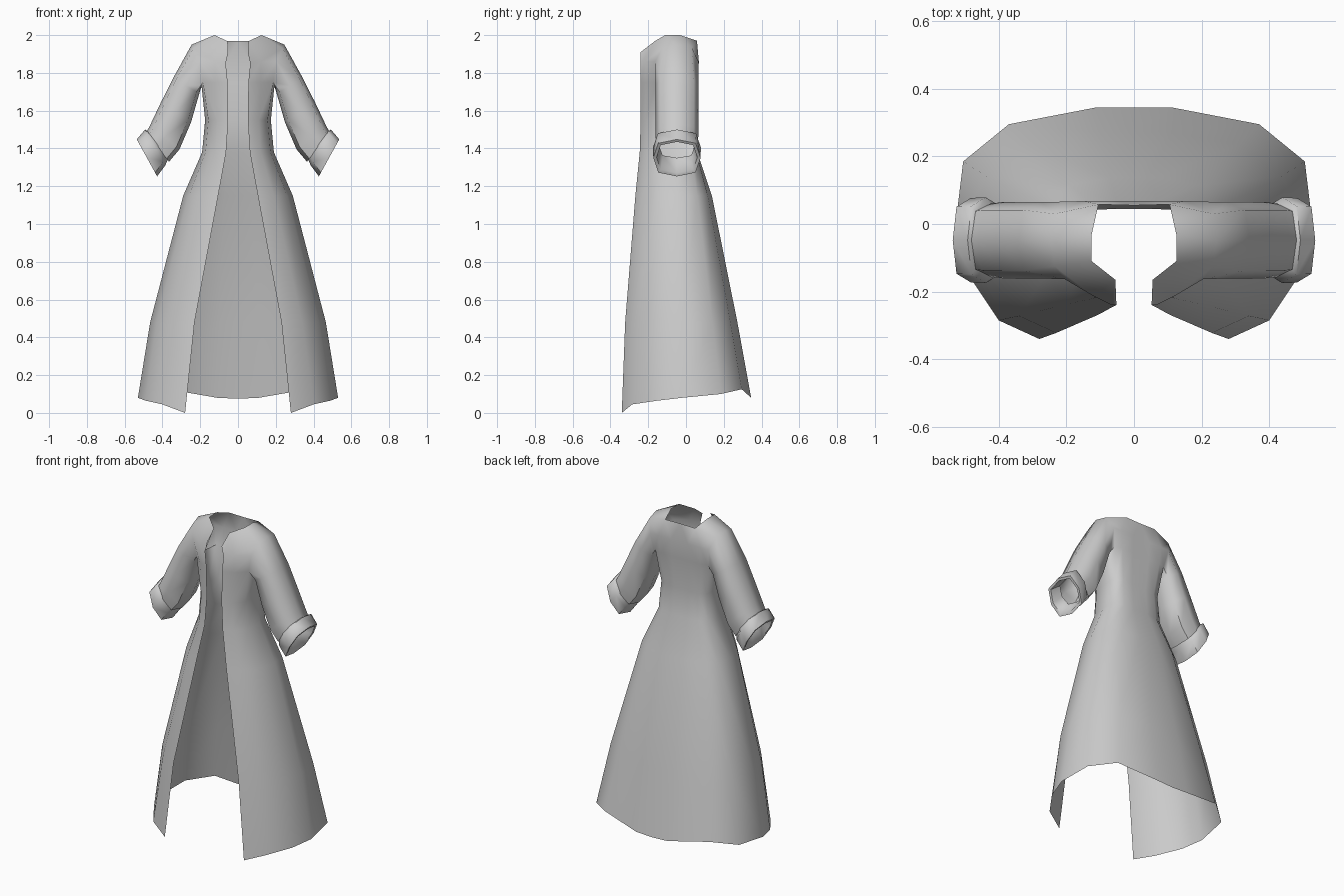
import bpy, bmesh, math
from mathutils import Vector

if "Cube" in bpy.data.objects:
    bpy.data.objects.remove(bpy.data.objects["Cube"])


def finish(bm, name):
    """Turn one half into a mirrored, smooth-shaded object."""
    bmesh.ops.recalc_face_normals(bm, faces=bm.faces)
    me = bpy.data.meshes.new(name)
    bm.to_mesh(me)
    bm.free()
    ob = bpy.data.objects.new(name, me)
    bpy.context.collection.objects.link(ob)
    m = ob.modifiers.new("mirror", 'MIRROR')
    m.use_clip = True
    m.merge_threshold = 0.001
    bpy.ops.object.select_all(action='DESELECT')
    bpy.context.view_layer.objects.active = ob
    ob.select_set(True)
    bpy.ops.object.shade_smooth_by_angle(angle=math.radians(60))
    return ob


def verts(bm, pts):
    return [bm.verts.new(p) for p in pts]


def loft(bm, a, b, closed=False):
    n = len(a)
    for i in range(n if closed else n - 1):
        j = (i + 1) % n
        bm.faces.new((a[i], a[j], b[j], b[i]))


def ring(bm, inner, outer, hy, cy=-0.048, n=8):
    """Oval ring around the arm, from the inner (x, z) point via the front to the outer one."""
    c = Vector(((inner[0] + outer[0]) / 2, cy, (inner[1] + outer[1]) / 2))
    u = Vector((inner[0], cy, inner[1])) - c
    pts = []
    for i in range(n):
        t = 2 * math.pi * i / n
        s = math.sin(t)
        # slightly boxy sides
        k = 1.12 if i % 2 else 1.0
        pts.append(c + u * math.cos(t) * k + Vector((0, -hy * s * k, 0)))
    return verts(bm, pts)


# Coat body: half rows from front edge around the side to the back centre
bm = bmesh.new()
hem_z = (0.0, 0.045, 0.065, 0.08, 0.10, 0.125, 0.08, 0.075)
hem = ((.28, -.34), (.40, -.285), (.49, -.15), (.53, -.02), (.505, .185), (.37, .295), (.11, .345), (0, .345))
rows = [
    (.48, ((.23, -.322), (.34, -.272), (.43, -.15), (.465, -.02), (.435, .14), (.31, .235), (.1, .272), (0, .272))),
    (1.15, ((.105, -.268), (.19, -.235), (.26, -.15), (.29, -.04), (.27, .06), (.19, .115), (.07, .137), (0, .137))),
    (1.38, ((.063, -.245), (.12, -.22), (.172, -.15), (.19, -.05), (.175, .025), (.12, .055), (.05, .06), (0, .06))),
    (1.55, ((.052, -.24), (.11, -.215), (.157, -.15), (.174, -.05), (.16, .02), (.115, .042), (.05, .045), (0, .045))),
    (1.75, ((.055, -.24), (.12, -.213), (.185, -.155), (.195, -.05), (.185, .045), (.14, .062), (.06, .06), (0, .06))),
]
c = verts(bm, [(x, y, z) for (x, y), z in zip(hem, hem_z)])
for z, pts in rows:
    nxt = verts(bm, [(x, y, z) for x, y in pts])
    loft(bm, c, nxt)
    c = nxt

# Yoke: chest, armhole, neckline and shoulders
e = verts(bm, [(.065, -.24, 1.85), (.12, -.213, 1.86)])
g = verts(bm, [(.15, .068, 1.86), (.06, .068, 1.86), (0, .068, 1.86)])
a2, a3, a4, a5, a6 = verts(bm, [(.205, -.163, 1.86), (.235, -.125, 1.93), (.245, -.05, 1.95),
                                (.235, .03, 1.935), (.205, .066, 1.86)])
N = verts(bm, [(.052, -.24, 1.91), (.055, -.165, 1.968), (.125, -.11, 2.0),
               (.125, -.03, 2.0), (.105, .058, 1.97), (0, .055, 1.97)])
for f in [(c[0], c[1], e[1], e[0]), (c[1], c[2], a2, e[1]),
          (e[0], e[1], N[1], N[0]), (e[1], N[2], N[1]), (e[1], a2, a3, N[2]),
          (N[2], a3, a4, N[3]), (N[3], a4, a5, N[4]), (a5, a6, g[0], N[4]),
          (g[0], g[1], N[4]), (g[1], g[2], N[5], N[4]),
          (c[4], c[5], g[0], a6), (c[5], c[6], g[1], g[0]), (c[6], c[7], g[2], g[1])]:
    bm.faces.new(f)

# Sleeve, lofted out of the armhole
cur = [c[3], c[2], a2, a3, a4, a5, a6, c[4]]
for inner, outer, hy in [((.205, 1.69), (.342, 1.775), .113),
                         ((.248, 1.54), (.41, 1.64), .113),
                         ((.31, 1.395), (.462, 1.53), .113),
                         ((.365, 1.33), (.485, 1.485), .108)]:
    nxt = ring(bm, inner, outer, hy)
    loft(bm, cur, nxt, True)
    cur = nxt
finish(bm, "coat_body_and_sleeves")

# Turned-back cuffs with a folded rim and inner lining
bm = bmesh.new()
cur = None
for inner, outer, hy in [((.37, 1.345), (.475, 1.49), .105),
                         ((.385, 1.31), (.492, 1.50), .127),
                         ((.428, 1.252), (.536, 1.448), .125),
                         ((.435, 1.27), (.528, 1.435), .108),
                         ((.385, 1.35), (.465, 1.475), .095)]:
    nxt = ring(bm, inner, outer, hy)
    if cur:
        loft(bm, cur, nxt, True)
    cur = nxt
finish(bm, "sleeve_cuffs")
